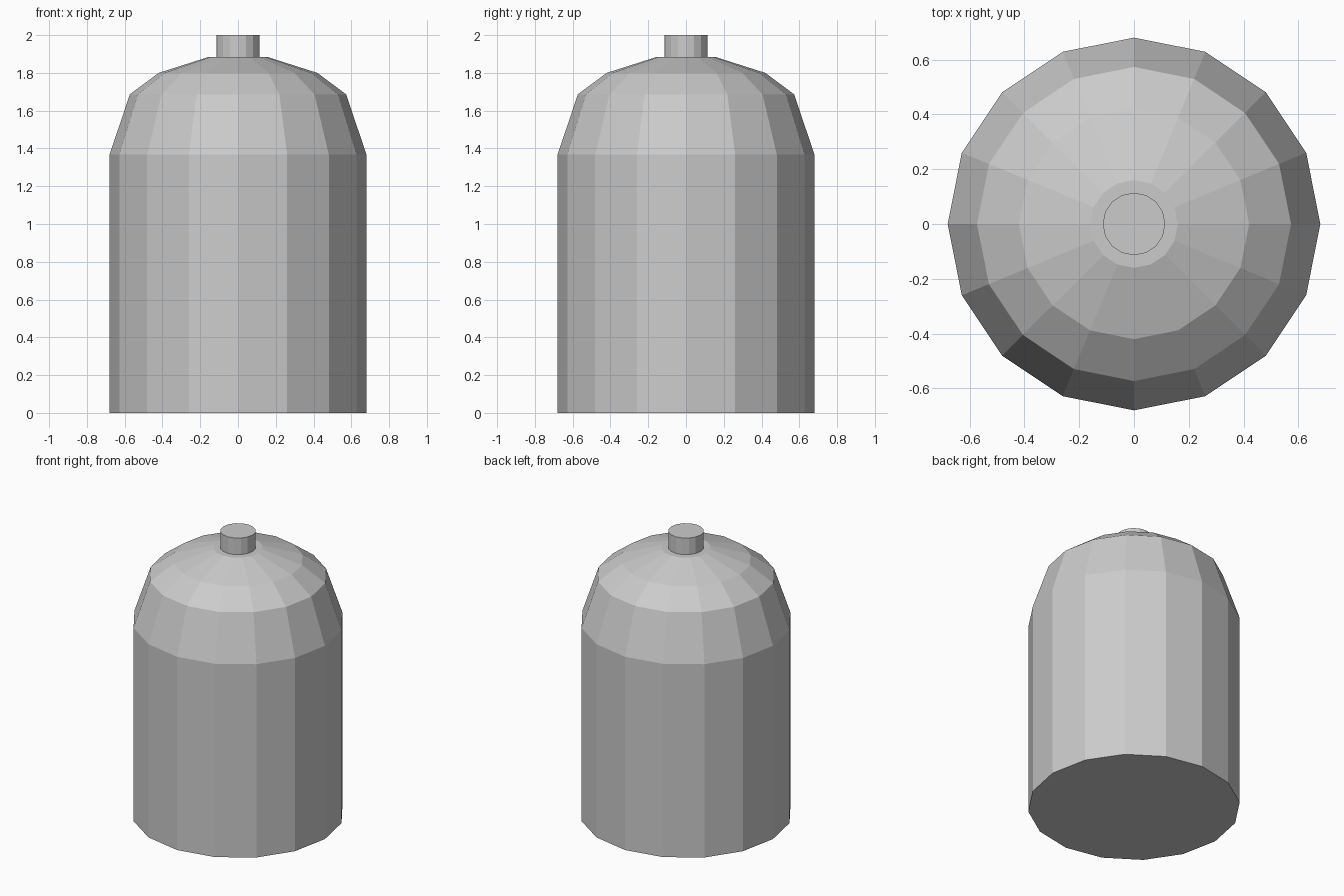
import bpy
import bmesh
from math import cos, sin, tau

SIDES = 16

cube = bpy.data.objects.get("Cube")
if cube:
    bpy.data.objects.remove(cube, do_unlink=True)

# Single grey metal
grey = bpy.data.materials.new("grey_metal")
grey.use_nodes = True
colour = (0.6, 0.6, 0.6, 1)
grey.diffuse_color = colour
grey.node_tree.nodes["Principled BSDF"].inputs["Base Color"].default_value = colour


def lathe(name, profile):
    """Flat-faced solid of revolution from (radius, height) pairs, capped at both ends."""
    bm = bmesh.new()
    rings = [[bm.verts.new((r * cos(tau * i / SIDES), r * sin(tau * i / SIDES), z))
              for i in range(SIDES)] for r, z in profile]
    for low, high in zip(rings, rings[1:]):
        for i in range(SIDES):
            j = (i + 1) % SIDES
            bm.faces.new((low[i], low[j], high[j], high[i]))
    bm.faces.new(rings[0][::-1])
    bm.faces.new(rings[-1])
    mesh = bpy.data.meshes.new(name)
    bm.to_mesh(mesh)
    bm.free()
    mesh.materials.append(grey)
    obj = bpy.data.objects.new(name, mesh)
    bpy.context.collection.objects.link(obj)
    return obj


# Tank body with domed shoulder
lathe("tank_body", [(0.68, 0), (0.68, 1.367), (0.573, 1.686),
                    (0.42, 1.80), (0.16, 1.883)])

# Short neck on top
lathe("neck", [(0.114, 1.883), (0.114, 2.0)])
